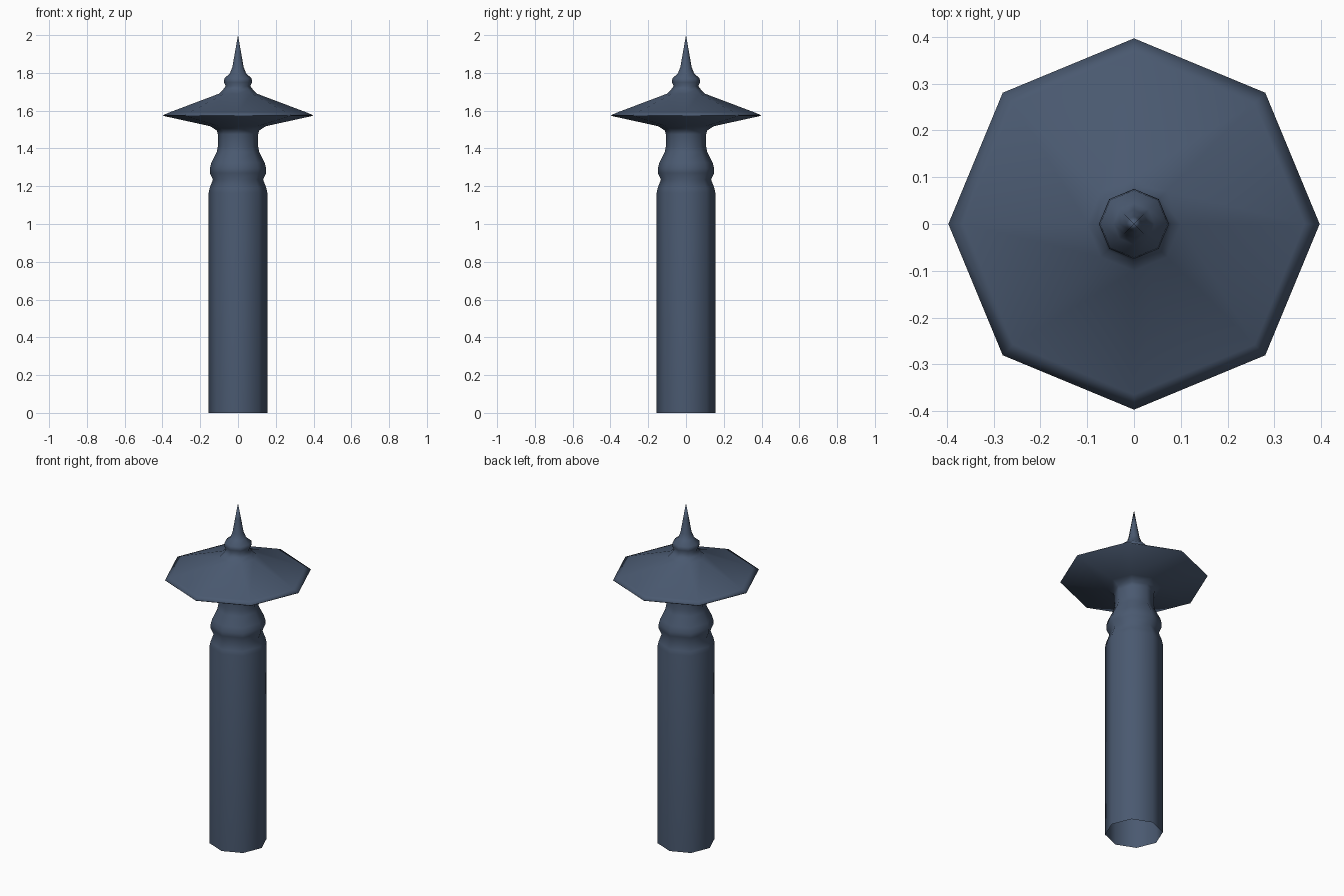
import bpy, bmesh, math

if "Cube" in bpy.data.objects:
    bpy.data.objects.remove(bpy.data.objects["Cube"])

SIDES = 8

slate = bpy.data.materials.new("slate blue")
slate.diffuse_color = (0.068, 0.100, 0.162, 1)
slate.use_nodes = True
slate.node_tree.nodes["Principled BSDF"].inputs["Base Color"].default_value = slate.diffuse_color

# Turned profile (radius, height), from the open foot to the tip
profile = [
    # post shaft
    (0.155, 0.0), (0.155, 1.165),
    # neck groove and collar
    (0.150, 1.19), (0.133, 1.235), (0.149, 1.27), (0.149, 1.295),
    (0.141, 1.325), (0.113, 1.38), (0.107, 1.41),
    # throat flaring into the roof underside
    (0.107, 1.475), (0.112, 1.495), (0.148, 1.518),
    # wide roof with a thin rim
    (0.394, 1.572), (0.397, 1.576), (0.365, 1.59), (0.10, 1.69),
    # bead and spire
    (0.080, 1.71), (0.065, 1.73), (0.075, 1.75), (0.072, 1.772),
    (0.044, 1.795), (0.030, 1.83), (0.016, 1.91),
]

# Spin the profile into an eight-sided shell
bm = bmesh.new()
rings = []
for r, z in profile:
    rings.append([bm.verts.new((r * math.cos(2 * math.pi * i / SIDES),
                                r * math.sin(2 * math.pi * i / SIDES), z))
                  for i in range(SIDES)])
tip = bm.verts.new((0, 0, 2.0))
for a, b in zip(rings, rings[1:]):
    for i in range(SIDES):
        j = (i + 1) % SIDES
        bm.faces.new((a[i], a[j], b[j], b[i]))
for i in range(SIDES):
    bm.faces.new((rings[-1][i], rings[-1][(i + 1) % SIDES], tip))
for f in bm.faces:
    f.smooth = True

mesh = bpy.data.meshes.new("roofed_post")
bm.to_mesh(mesh)
bm.free()
mesh.materials.append(slate)
post = bpy.data.objects.new("roofed_post", mesh)
bpy.context.collection.objects.link(post)
